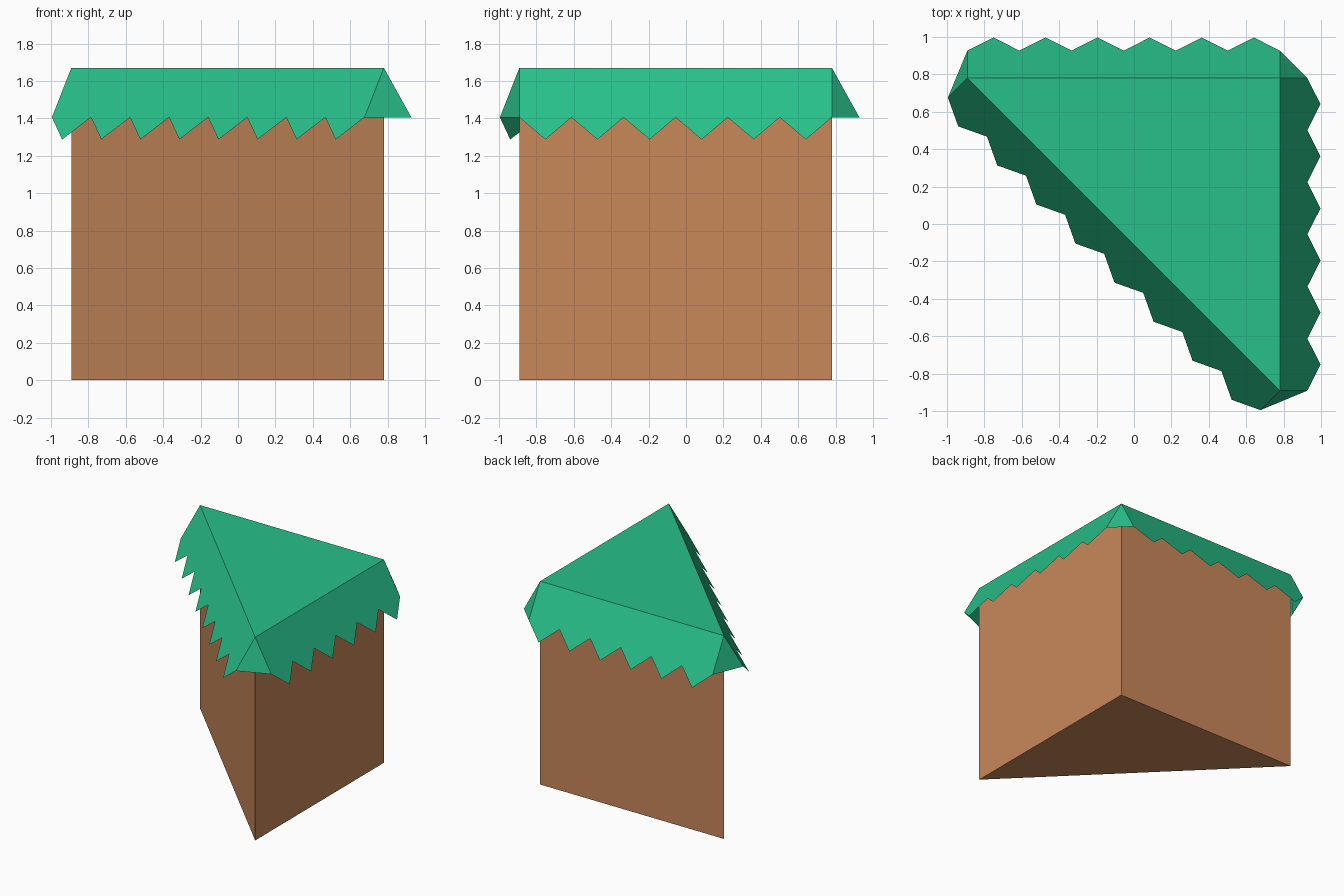
import bpy, bmesh
from mathutils import Vector

cube = bpy.data.objects.get("Cube")
if cube:
    bpy.data.objects.remove(cube, do_unlink=True)

HEIGHT = 1.67
LEFT, RIGHT = -0.891, 0.78
DOWN = Vector((0, 0, -1))


def material(name, colour):
    mat = bpy.data.materials.new(name)
    mat.use_nodes = True
    mat.diffuse_color = colour
    mat.node_tree.nodes["Principled BSDF"].inputs["Base Color"].default_value = colour
    return mat


def build(name, faces, mat):
    bm = bmesh.new()
    for face in faces:
        bm.faces.new([bm.verts.new(p) for p in face])
    bmesh.ops.remove_doubles(bm, verts=bm.verts, dist=0.0005)
    mesh = bpy.data.meshes.new(name)
    bm.to_mesh(mesh)
    bm.free()
    mesh.materials.append(mat)
    obj = bpy.data.objects.new(name, mesh)
    bpy.context.collection.objects.link(obj)
    return obj


brown = material("warm brown", (0.578, 0.246, 0.102, 1))
green = material("leaf green", (0.021, 0.527, 0.254, 1))

# Triangular plan, counter-clockwise from above: long side, left side, back side
base = [Vector((LEFT, RIGHT, 0)), Vector((RIGHT, LEFT, 0)), Vector((RIGHT, RIGHT, 0))]
top = [p + Vector((0, 0, HEIGHT)) for p in base]
teeth = [8, 6, 6]

# Walls and floor
walls = [base[::-1]]
for i in range(3):
    j = (i + 1) % 3
    walls.append([base[i], base[j], top[j], top[i]])
build("triangular_body", walls, brown)

# Flat roof with a sloping, zigzag-edged skirt on each side
roof = [top]
hems = []
for i in range(3):
    a, b = top[i], top[(i + 1) % 3]
    along = b - a
    out = along.cross(Vector((0, 0, 1))).normalized()
    valley = out * 0.147 + DOWN * 0.265
    tip = out * 0.217 + DOWN * 0.383
    hem = [a + along * k / (2 * teeth[i]) + (tip if k % 2 else valley)
           for k in range(2 * teeth[i] + 1)]
    roof.append([a] + hem + [b])
    hems.append(hem)

# Triangular gussets joining neighbouring skirts at the corners
for i in range(3):
    roof.append([top[i], hems[i - 1][-1], hems[i][0]])
build("roof_with_zigzag_skirt", roof, green)
